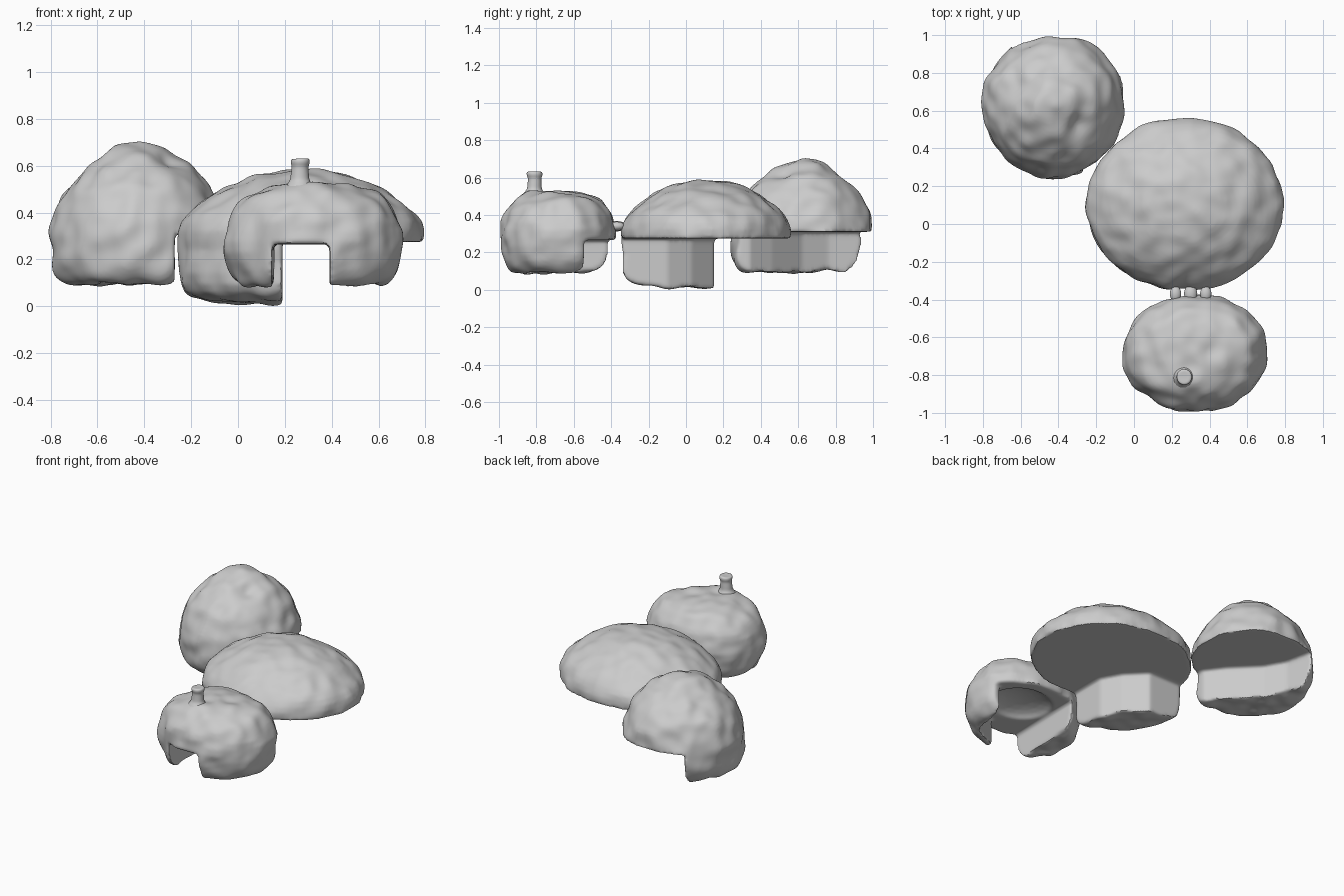
import bpy, bmesh, math
from mathutils import Vector, noise

if "Cube" in bpy.data.objects:
    bpy.data.objects.remove(bpy.data.objects["Cube"])

SEG = 96


def resample(profile, n=44):
    # even spacing along an (r, z) profile, then slightly rounded
    pts = [Vector(p) for p in profile]
    lens = [(b - a).length for a, b in zip(pts, pts[1:])]
    total, out = sum(lens), []
    for i in range(n + 1):
        d = total * i / n
        for a, b, l in zip(pts, pts[1:], lens):
            if d <= l + 1e-9:
                out.append(a.lerp(b, min(1, d / l)))
                break
            d -= l
    for _ in range(2):
        out = [out[0]] + [(a + b * 2 + c) / 4 for a, b, c in zip(out, out[1:], out[2:])] + [out[-1]]
    return out


def lumpy_lathe(name, cx, cy, rx, ry, profile, fine, coarse, seed, dents=()):
    pts = resample(profile)
    bm = bmesh.new()
    rings = []
    for p in pts[1:-1]:
        rings.append([bm.verts.new((cx + rx * p.x * math.cos(2 * math.pi * k / SEG),
                                    cy + ry * p.x * math.sin(2 * math.pi * k / SEG), p.y))
                      for k in range(SEG)])
    low = bm.verts.new((cx, cy, pts[0].y))
    top = bm.verts.new((cx, cy, pts[-1].y))
    for k in range(SEG):
        j = (k + 1) % SEG
        bm.faces.new((low, rings[0][j], rings[0][k]))
        bm.faces.new((top, rings[-1][k], rings[-1][j]))
        for a, b in zip(rings, rings[1:]):
            bm.faces.new((a[k], a[j], b[j], b[k]))
    bm.normal_update()
    off = Vector((seed * 7.3, seed * 3.1, seed))
    moves = []
    for v in bm.verts:
        d = fine * noise.noise(v.co * 11 + off) + coarse * noise.noise(v.co * 4 + off)
        for x, y, z, r, amt in dents:
            d += amt * math.exp(-((v.co - Vector((x, y, z))).length / r) ** 2)
        moves.append(v.normal * d)
    for v, m in zip(bm.verts, moves):
        v.co += m
    return finish(name, bm)


def finish(name, bm):
    bmesh.ops.recalc_face_normals(bm, faces=bm.faces)
    me = bpy.data.meshes.new(name)
    bm.to_mesh(me)
    bm.free()
    ob = bpy.data.objects.new(name, me)
    bpy.context.collection.objects.link(ob)
    return ob


def apply(ob, mod):
    bpy.context.view_layer.objects.active = ob
    bpy.ops.object.modifier_apply(modifier=mod.name)


def subtract(ob, cutter):
    cutter.hide_render = True
    mod = ob.modifiers.new("carve", "BOOLEAN")
    mod.operation, mod.solver, mod.object = "DIFFERENCE", "EXACT", cutter
    apply(ob, mod)
    bpy.data.objects.remove(cutter)


def carve(ob, outline, z0, z1):
    # subtract an extruded polygon from the object
    bm = bmesh.new()
    f = bm.faces.new([bm.verts.new((x, y, z0)) for x, y in outline])
    ext = bmesh.ops.extrude_face_region(bm, geom=[f])
    for v in ext["geom"]:
        if isinstance(v, bmesh.types.BMVert):
            v.co.z = z1
    subtract(ob, finish("cutter", bm))


def ellipsoid(name, center, size):
    bm = bmesh.new()
    bmesh.ops.create_icosphere(bm, subdivisions=3, radius=1)
    for v in bm.verts:
        v.co = [c + a * s for c, a, s in zip(center, v.co, size)]
    return finish(name, bm)


def soften(ob):
    # round the carved edges like worn clay
    mod = ob.modifiers.new("remesh", "REMESH")
    mod.mode, mod.voxel_size = "VOXEL", .012
    apply(ob, mod)
    mod = ob.modifiers.new("smooth", "SMOOTH")
    mod.factor, mod.iterations = .5, 3
    apply(ob, mod)


def smooth(ob):
    bpy.ops.object.select_all(action="DESELECT")
    ob.select_set(True)
    bpy.context.view_layer.objects.active = ob
    bpy.ops.object.shade_smooth_by_angle(angle=math.radians(40))


# tall rear hut: boulder-like dome, base hollowed out at the back right
rear = lumpy_lathe("rear_hut", -.42, .625, 1, 1,
                   [(0, .10), (.32, .10), (.36, .13), (.376, .2), (.38, .31), (.366, .4),
                    (.315, .5), (.215, .6), (.10, .68), (0, .70)],
                   .018, .014, 2,
                   [(-.30, .53, .62, .07, -.03), (-.62, .70, .56, .08, -.02), (-.36, .68, .7, .09, .012)])
carve(rear, [(-.27, -.1), (-.27, .34), (-.36, .46), (-.52, .62), (-.60, .76), (-.64, .94),
             (-.64, 1.3), (.3, 1.3), (.3, -.1)], -.2, .31)

# wide middle hut: low cap resting on a corner block
middle = lumpy_lathe("middle_hut", .27, .105, .535, .47,
                     [(0, 0), (.7, .015), (.93, .04), (.975, .08), (.975, .22), (.95, .275), (1, .32),
                      (.9, .41), (.62, .51), (.38, .56), (.15, .58), (0, .585)],
                     .014, .010, 5)
carve(middle, [(.19, -.8), (.19, -.10), (.12, .03), (.0, .15), (-.6, .15), (-.6, .9), (1.1, .9),
               (1.1, -.8)], -.2, .275)

# front hut: rounded shell with a doorway, an open back and a shallow vault
front = lumpy_lathe("front_hut", .325, -.682, .392, .318,
                    [(0, .09), (.80, .09), (.90, .125), (.97, .2), (1, .3), (.93, .4),
                     (.72, .48), (.45, .52), (0, .53)],
                    .018, .012, 9)
carve(front, [(.14, -1.2), (.39, -1.2), (.39, -.90), (.56, -.82), (.62, -.55), (.9, -.50),
              (.9, -.2), (.16, -.2)], -.1, .265)
subtract(front, ellipsoid("cutter", (.38, -.64, .25), (.21, .19, .07)))

# chimney on the front hut, flared at the foot
chimney = lumpy_lathe("chimney", .265, -.81, 1, 1,
                      [(0, .46), (.085, .46), (.06, .51), (.04, .54), (.036, .60), (.043, .61),
                       (.041, .632), (0, .632)],
                      .004, .004, 4)

# small bridges where the huts touch
bridges = [ellipsoid("bridge_%d" % (i + 1), c, (r, r * 1.4, r * .8))
           for i, (c, r) in enumerate([((.22, -.37, .34), .03), ((.30, -.37, .34), .035),
                                       ((.38, -.37, .34), .03), ((-.11, .35, .33), .035)])]

for ob in [rear, middle, front]:
    soften(ob)
for ob in [rear, middle, front, chimney] + bridges:
    smooth(ob)
